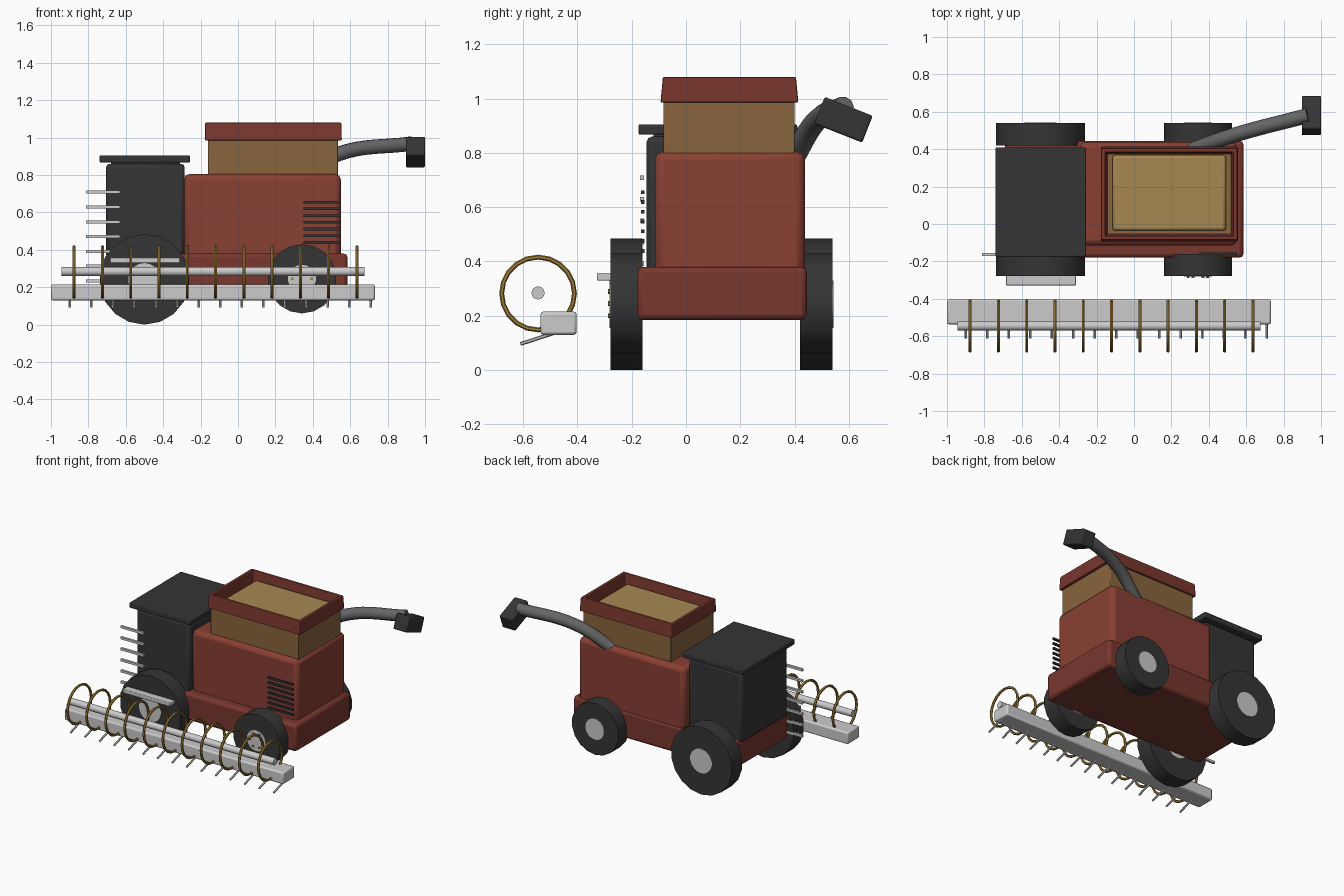
import bpy, bmesh, math
from mathutils import Vector

if "Cube" in bpy.data.objects:
    bpy.data.objects.remove(bpy.data.objects["Cube"])


def mat(name, r, g, b):
    m = bpy.data.materials.new(name)
    m.diffuse_color = (r, g, b, 1)
    m.use_nodes = True
    m.node_tree.nodes["Principled BSDF"].inputs["Base Color"].default_value = m.diffuse_color
    return m


RED = mat("red_paint", 0.25, 0.05, 0.033)
DARK_RED = mat("dark_red_paint", 0.19, 0.038, 0.027)
BLACK = mat("black", 0.035, 0.035, 0.035)
TAN = mat("tan_panel", 0.25, 0.13, 0.045)
GRAIN = mat("grain", 0.38, 0.25, 0.085)
GOLD = mat("gold", 0.36, 0.21, 0.04)


def finish(ob, name, material=None, bevel=0, smooth=True):
    ob.name = name
    if material:
        ob.data.materials.append(material)
    if bevel:
        b = ob.modifiers.new("bevel", 'BEVEL')
        b.width, b.segments = bevel, 2
    if smooth:
        bpy.ops.object.shade_smooth_by_angle(angle=math.radians(35))
    return ob


def box(name, x, y, z, material=None, bevel=0, rot_x=0):
    """Box from (min, max) ranges on each axis."""
    bpy.ops.mesh.primitive_cube_add(
        size=1, location=[(r[0] + r[1]) / 2 for r in (x, y, z)])
    ob = bpy.context.object
    ob.scale = [r[1] - r[0] for r in (x, y, z)]
    bpy.ops.object.transform_apply(location=False, rotation=False, scale=True)
    ob.rotation_euler.x = rot_x
    return finish(ob, name, material, bevel)


def cyl(name, a, b, r, material=None, sides=16, bevel=0):
    """Cylinder from point a to point b."""
    a, b = Vector(a), Vector(b)
    bpy.ops.mesh.primitive_cylinder_add(
        radius=r, depth=(b - a).length, vertices=sides, location=(a + b) / 2,
        rotation=(b - a).to_track_quat('Z', 'Y').to_euler())
    return finish(bpy.context.object, name, material, bevel)


# Body and cab
box("chassis", (-0.69, 0.585), (-0.18, 0.445), (0.185, 0.38), DARK_RED, 0.02)
box("body", (-0.29, 0.55), (-0.115, 0.438), (0.3, 0.805), RED, 0.03)
box("cab", (-0.706, -0.285), (-0.145, 0.38), (0.36, 0.86), BLACK, 0.02)
box("cab_roof", (-0.74, -0.257), (-0.175, 0.41), (0.867, 0.905), BLACK, 0.006)
box("cab_roof_mount", (-0.68, -0.31), (-0.12, 0.355), (0.85, 0.875), BLACK)

# Grain tank with an open rim
box("grain_tank", (-0.16, 0.535), (-0.083, 0.4), (0.79, 1.0), TAN, 0.004)
box("grain", (-0.115, 0.492), (-0.036, 0.368), (0.98, 1.03), GRAIN, 0.015)
bm = bmesh.new()
loops = []
for hx, hy, z in ((0.366, 0.254, 0.985), (0.364, 0.245, 1.08),
                  (0.342, 0.224, 1.08), (0.328, 0.212, 0.985)):
    loops.append([bm.verts.new((sx * hx, sy * hy, z))
                  for sx, sy in ((-1, -1), (1, -1), (1, 1), (-1, 1))])
for i in range(4):
    p, q = loops[i], loops[(i + 1) % 4]
    for k in range(4):
        bm.faces.new((p[k], p[(k + 1) % 4], q[(k + 1) % 4], q[k]))
bmesh.ops.recalc_face_normals(bm, faces=bm.faces)
me = bpy.data.meshes.new("tank_rim")
bm.to_mesh(me)
bm.free()
rim = bpy.data.objects.new("tank_rim", me)
rim.location = (0.189, 0.16, 0)
bpy.context.collection.objects.link(rim)
finish(rim, "tank_rim", DARK_RED, 0.006, smooth=False)

# Wheels, mirrored about the body's centre plane
for kind, x, z, r, hub in (("front", -0.5, 0.242, 0.242, 0.087),
                           ("rear", 0.342, 0.245, 0.185, 0.075)):
    for side, inner, outer in (("near", -0.16, -0.278), ("far", 0.42, 0.54)):
        cyl(f"{kind}_wheel_{side}", (x, inner, z), (x, outer, z), r, BLACK, 18)
        cap = outer + math.copysign(0.004, outer)
        cyl(f"{kind}_hub_{side}", (x, inner, z), (x, cap, z), hub, None, 18)
    cyl(f"{kind}_axle", (x, -0.2, z), (x, 0.45, z), 0.035, None, 12)
for i in range(6):
    t = math.tau * i / 6
    lx, lz = 0.342 + 0.052 * math.cos(t), 0.245 + 0.052 * math.sin(t)
    cyl(f"wheel_bolt_{i}", (lx, -0.275, lz), (lx, -0.288, lz), 0.009, GOLD, 6)

# Side step, ladder rungs and cooling louvres
box("side_step", (-0.685, -0.31), (-0.328, -0.2), (0.33, 0.358), None, 0.004)
for i in range(7):
    z = 0.708 - i * 0.079
    box(f"ladder_rung_{i}", (-0.813, -0.63), (-0.17, -0.154), (z - .008, z + .008))
    z = 0.655 - i * 0.036
    box(f"louvre_{i}", (0.35, 0.55), (-0.166, -0.153), (z - .007, z + .007), BLACK)

# Header bar with cutting tines
box("header_bar", (-1.0, 0.732), (-0.536, -0.403), (0.13, 0.215), None, 0.01)
for i in range(15):
    x = -0.9 + i * 0.115
    cyl(f"tine_{i}", (x, -0.49, 0.135), (x, -0.61, 0.096), 0.007, None, 6)

# Reel: shaft and hoops
cyl("reel_shaft", (-0.943, -0.545, 0.284), (0.677, -0.545, 0.284), 0.024)
for i in range(11):
    bpy.ops.mesh.primitive_torus_add(
        major_radius=0.134, minor_radius=0.009, major_segments=20,
        minor_segments=6, location=(-0.876 + i * 0.1512, -0.545, 0.282),
        rotation=(0, math.pi / 2, 0))
    finish(bpy.context.object, f"reel_hoop_{i}", GOLD)

# Unloading spout: curved pipe and nozzle
cu = bpy.data.curves.new("spout_pipe", 'CURVE')
cu.dimensions = '3D'
cu.bevel_depth, cu.bevel_resolution, cu.resolution_u = 0.04, 3, 8
cu.use_fill_caps = True
sp = cu.splines.new('BEZIER')
pts = ((0.28, 0.385, 0.76), (0.535, 0.475, 0.912), (0.93, 0.58, 0.968))
sp.bezier_points.add(len(pts) - 1)
for bp, co in zip(sp.bezier_points, pts):
    bp.co = co
    bp.handle_left_type = bp.handle_right_type = 'AUTO'
cu.materials.append(mat("pipe_grey", 0.13, 0.13, 0.13))
bpy.context.collection.objects.link(bpy.data.objects.new("spout_pipe", cu))
box("spout_nozzle", (0.897, 1.0), (0.485, 0.675), (0.869, 0.975), BLACK, 0.008,
    rot_x=-0.375)
